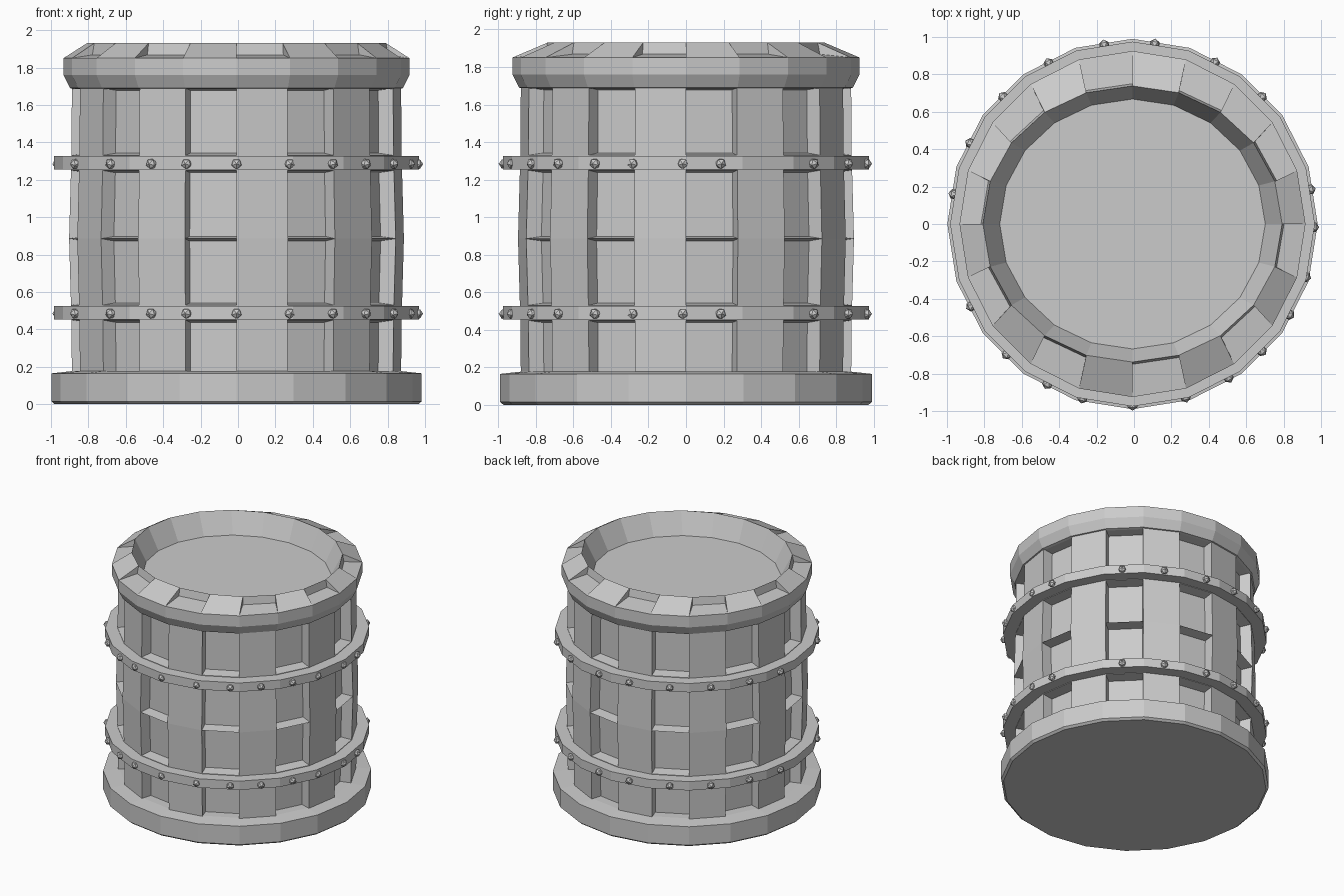
import bpy, bmesh, math
from mathutils import Matrix

if "Cube" in bpy.data.objects:
    bpy.data.objects.remove(bpy.data.objects["Cube"])

SIDES = 20
CX = -0.008


def ring(bm, rx, ry, z):
    # One 20-sided loop, first corner at the front
    out = []
    for i in range(SIDES):
        a = math.tau * i / SIDES
        out.append(bm.verts.new((CX + rx * math.sin(a), -ry * math.cos(a), z)))
    return out


def bridge(bm, a, b):
    for i in range(SIDES):
        j = (i + 1) % SIDES
        bm.faces.new((a[i], a[j], b[j], b[i]))


def finish(name, bm):
    bmesh.ops.remove_doubles(bm, verts=bm.verts, dist=1e-5)
    bmesh.ops.recalc_face_normals(bm, faces=bm.faces)
    me = bpy.data.meshes.new(name)
    bm.to_mesh(me)
    bm.free()
    ob = bpy.data.objects.new(name, me)
    bpy.context.collection.objects.link(ob)
    return ob


def lathe(name, profile):
    # Closed solid from (radius, z) pairs, capped at both ends
    bm = bmesh.new()
    rings = [ring(bm, r, r, z) for r, z in profile]
    for a, b in zip(rings, rings[1:]):
        bridge(bm, a, b)
    bm.faces.new(rings[0])
    bm.faces.new(rings[-1])
    return finish(name, bm)


# Base plinth
lathe("base", [(0.972, 0), (0.99, 0.015), (0.99, 0.165), (0.87, 0.178)])

# Staved body: every other side has recessed panels
bm = bmesh.new()
levels = [(0.88, 0.165), (0.883, 0.45), (0.885, 0.53), (0.895, 0.885),
          (0.885, 1.25), (0.883, 1.33), (0.88, 1.69)]
rings = [ring(bm, r, r, z) for r, z in levels]
DEPTH = 0.905
for k in range(len(rings) - 1):
    lo, hi = rings[k], rings[k + 1]
    for i in range(SIDES):
        j = (i + 1) % SIDES
        quad = (lo[i], lo[j], hi[j], hi[i])
        if i % 2 == 0 or k in (1, 4):
            bm.faces.new(quad)
            continue
        inner = []
        for n, v in enumerate(quad):
            dz = 0.012 if n < 2 else -0.012
            inner.append(bm.verts.new((CX + (v.co.x - CX) * DEPTH, v.co.y * DEPTH, v.co.z + dz)))
        bm.faces.new(inner)
        for n in range(4):
            m = (n + 1) % 4
            bm.faces.new((quad[n], quad[m], inner[m], inner[n]))
finish("staved_body", bm)

# Rim with notched top and sunken lid
bm = bmesh.new()
under = ring(bm, 0.87, 0.87, 1.685)
flare = ring(bm, 0.89, 0.89, 1.69)
side = ring(bm, 0.925, 0.925, 1.76)
edge = ring(bm, 0.925, 0.925, 1.85)
lip = ring(bm, 0.80, 0.738, 1.93)
notch = ring(bm, 0.81, 0.75, 1.868)
lid = ring(bm, 0.71, 0.668, 1.76)
bridge(bm, under, flare)
bridge(bm, flare, side)
bridge(bm, side, edge)
bridge(bm, lip, lid)
bm.faces.new(lid)
for i in range(SIDES):
    j = (i + 1) % SIDES
    if i % 2:
        bm.faces.new((edge[i], edge[j], lip[j], lip[i]))
    else:
        bm.faces.new((edge[i], edge[j], notch[j], notch[i]))
        bm.faces.new((notch[i], notch[j], lip[j], lip[i]))
    bm.faces.new((edge[i], notch[i], lip[i]))
finish("notched_rim", bm)

# Hoops and their studs
STUDS = [-90, -73, -58, -44.5, -30, -17, -1, 11, 44.5, 63, 83, 99,
         117.5, 135.5, 153.5, 170.5, 207, 226, 242, 254]
for label, z in (("lower", 0.49), ("upper", 1.29)):
    lathe(label + "_hoop", [(0.86, z - 0.036), (0.975, z - 0.036),
                            (0.975, z + 0.036), (0.86, z + 0.036)])
    bm = bmesh.new()
    for deg in STUDS:
        a = math.radians(deg)
        m = Matrix.Translation((CX + 0.968 * math.cos(a), 0.968 * math.sin(a), z - 0.005))
        bmesh.ops.create_icosphere(bm, subdivisions=1, radius=0.03,
                                   matrix=m @ Matrix.Rotation(a, 4, 'Z') @ Matrix.Rotation(math.pi / 2, 4, 'Y'))
    finish(label + "_studs", bm)
